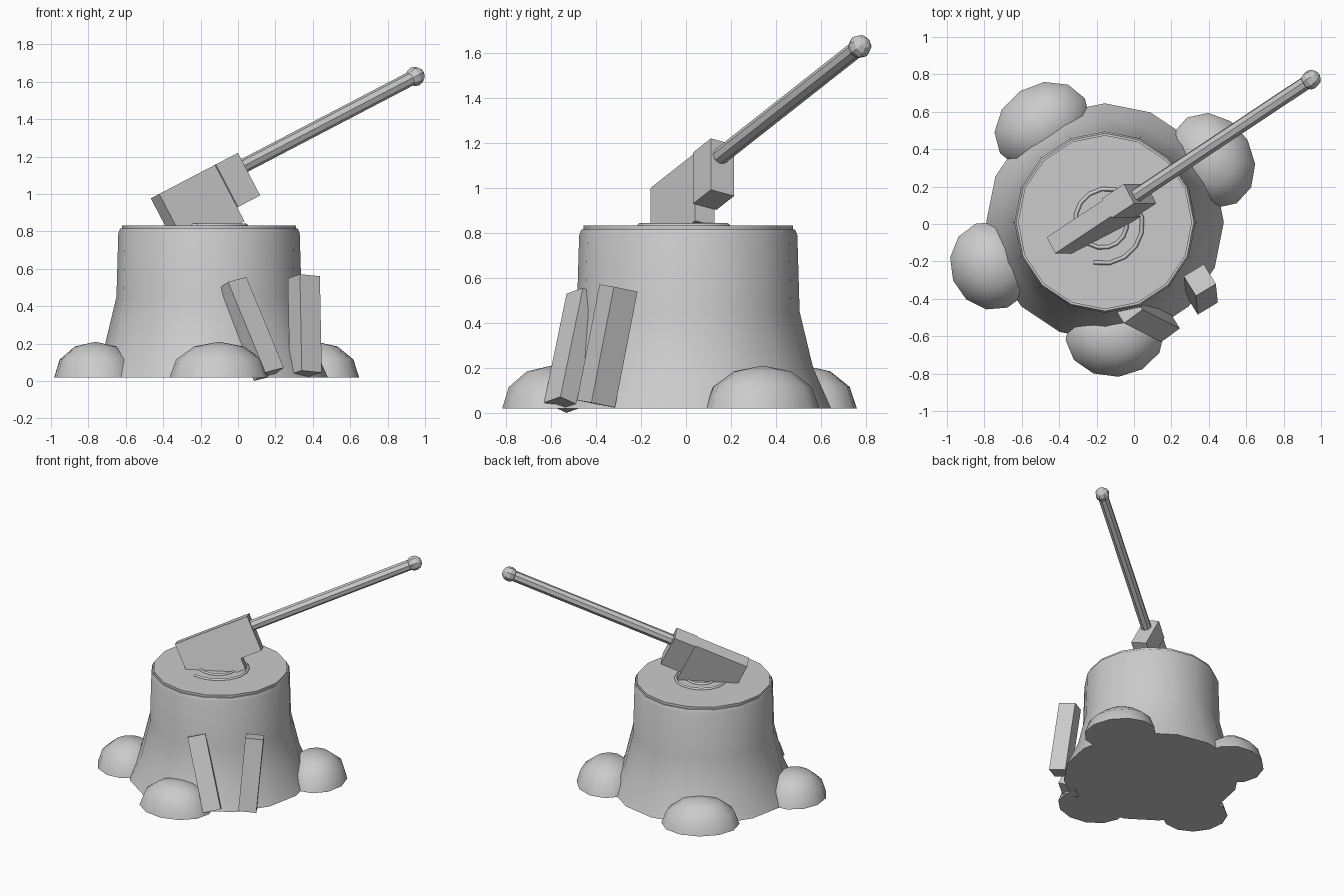
import bpy, bmesh, math
from mathutils import Vector, Matrix

old = bpy.data.objects.get("Cube")
if old:
    bpy.data.objects.remove(old, do_unlink=True)

grey = bpy.data.materials.new("plain grey")
grey.use_nodes = True
COLOUR = (0.6, 0.6, 0.6, 1)
grey.diffuse_color = COLOUR
grey.node_tree.nodes["Principled BSDF"].inputs["Base Color"].default_value = COLOUR

CENTRE = Vector((-0.155, 0.01, 0))   # stump axis


def finish(name, bm, matrix=None, smooth=None):
    """Turn a bmesh into a placed, coloured object."""
    if matrix:
        bm.transform(matrix)
    bmesh.ops.recalc_face_normals(bm, faces=bm.faces)
    mesh = bpy.data.meshes.new(name)
    bm.to_mesh(mesh)
    bm.free()
    mesh.materials.append(grey)
    obj = bpy.data.objects.new(name, mesh)
    bpy.context.collection.objects.link(obj)
    if smooth:
        bpy.ops.object.select_all(action='DESELECT')
        bpy.context.view_layer.objects.active = obj
        obj.select_set(True)
        bpy.ops.object.shade_smooth_by_angle(angle=math.radians(smooth))
    return obj


def frame(centre, x_hint, z_axis):
    """Matrix with local z along z_axis and local x close to x_hint."""
    z = Vector(z_axis).normalized()
    x = Vector(x_hint)
    x = (x - z * x.dot(z)).normalized()
    rot = Matrix((x, z.cross(x), z)).transposed().to_4x4()
    return Matrix.Translation(centre) @ rot


def box(name, matrix, size):
    bm = bmesh.new()
    bmesh.ops.create_cube(bm, size=1)
    return finish(name, bm, matrix @ Matrix.Diagonal((*size, 1)))


def lathe(name, profile, sides, smooth):
    """Closed solid of stacked rings."""
    bm = bmesh.new()
    rings = []
    for r, z in profile:
        rings.append([bm.verts.new((r * math.cos(k * math.tau / sides),
                                    r * math.sin(k * math.tau / sides), z))
                      for k in range(sides)])
    for a, b in zip(rings, rings[1:]):
        for k in range(sides):
            n = (k + 1) % sides
            bm.faces.new((a[k], a[n], b[n], b[k]))
    bm.faces.new(rings[0])
    bm.faces.new(rings[-1])
    return finish(name, bm, Matrix.Translation(CENTRE), smooth)


# Stump with flared foot, and the cut wood on top
lathe("stump", [(0.635, 0.02), (0.555, 0.2), (0.495, 0.45), (0.485, 0.79),
                (0.475, 0.815)], 16, 35)
lathe("cut_top", [(0.465, 0.78), (0.465, 0.832)], 16, 35)

# Roots: flattened half domes around the foot (angle, distance, half width)
for i, (angle, dist, width) in enumerate([(-85, 0.61, 0.265), (201, 0.65, 0.24),
                                          (123, 0.615, 0.27), (30, 0.66, 0.265)]):
    bm = bmesh.new()
    bmesh.ops.create_uvsphere(bm, u_segments=12, v_segments=6, radius=1)
    cut = bmesh.ops.bisect_plane(bm, geom=bm.verts[:] + bm.edges[:] + bm.faces[:],
                                 plane_co=(0, 0, 0), plane_no=(0, 0, 1), clear_inner=True)
    bmesh.ops.contextual_create(bm, geom=[e for e in bm.edges if e.is_boundary])
    a = math.radians(angle)
    place = (Matrix.Translation(CENTRE + Vector((dist * math.cos(a), dist * math.sin(a), 0.02)))
             @ Matrix.Rotation(a, 4, 'Z') @ Matrix.Diagonal((0.22, width, 0.19, 1)))
    finish(f"root_{i + 1}", bm, place, 40)

# Growth ring spiral on the cut top
curve = bpy.data.curves.new("growth_spiral", 'CURVE')
curve.dimensions = '3D'
curve.bevel_depth = 0.011
curve.bevel_resolution = 0
curve.use_fill_caps = True
TURNS, STEPS = 2, 32
line = curve.splines.new('POLY')
line.points.add(STEPS)
for k, p in enumerate(line.points):
    a = math.radians(-106) + math.tau * TURNS * k / STEPS
    r = 0.225 - 0.17 * k / STEPS
    p.co = (CENTRE.x + r * math.cos(a), CENTRE.y + r * math.sin(a), 0.832, 1)
curve.materials.append(grey)
bpy.context.collection.objects.link(bpy.data.objects.new("growth_spiral", curve))

# Axe: everything follows the handle direction and the head's up direction
along = Vector((0.764, 0.507, 0.399)).normalized()
up = Vector((-0.463, 0, 0.886)).normalized()
poll = Vector((-0.027, 0.123, 1.061))
POLL_H, POLL_L, BLADE_H, BLADE_L = 0.257, 0.155, 0.34, 0.39
box("axe_poll", frame(poll, along, up), (POLL_L, 0.12, POLL_H))
blade = poll - along * (POLL_L + BLADE_L) / 2 + up * (POLL_H - BLADE_H) / 2
box("axe_blade", frame(blade, along, up), (BLADE_L, 0.1, BLADE_H))

knob = Vector((0.946, 0.772, 1.628))
LENGTH = 1.25
bm = bmesh.new()
bmesh.ops.create_cone(bm, cap_ends=True, segments=8, radius1=0.038, radius2=0.038, depth=LENGTH)
finish("axe_handle", bm, frame(knob - along * LENGTH / 2, up, along))
bm = bmesh.new()
bmesh.ops.create_uvsphere(bm, u_segments=8, v_segments=6, radius=0.053)
finish("axe_knob", bm, frame(knob, up, along))

# Split logs leaning on the stump (bottom centre, top centre)
for side, foot, head in [("right", (0.165, -0.545, 0.036), (-0.035, -0.445, 0.52)),
                         ("left", (0.362, -0.4, 0.04), (0.352, -0.3, 0.555))]:
    foot, head = Vector(foot), Vector(head)
    box(f"split_log_{side}", frame((foot + head) / 2, (0.105, 0.065, 0), head - foot),
        (0.125, 0.125, (head - foot).length))
